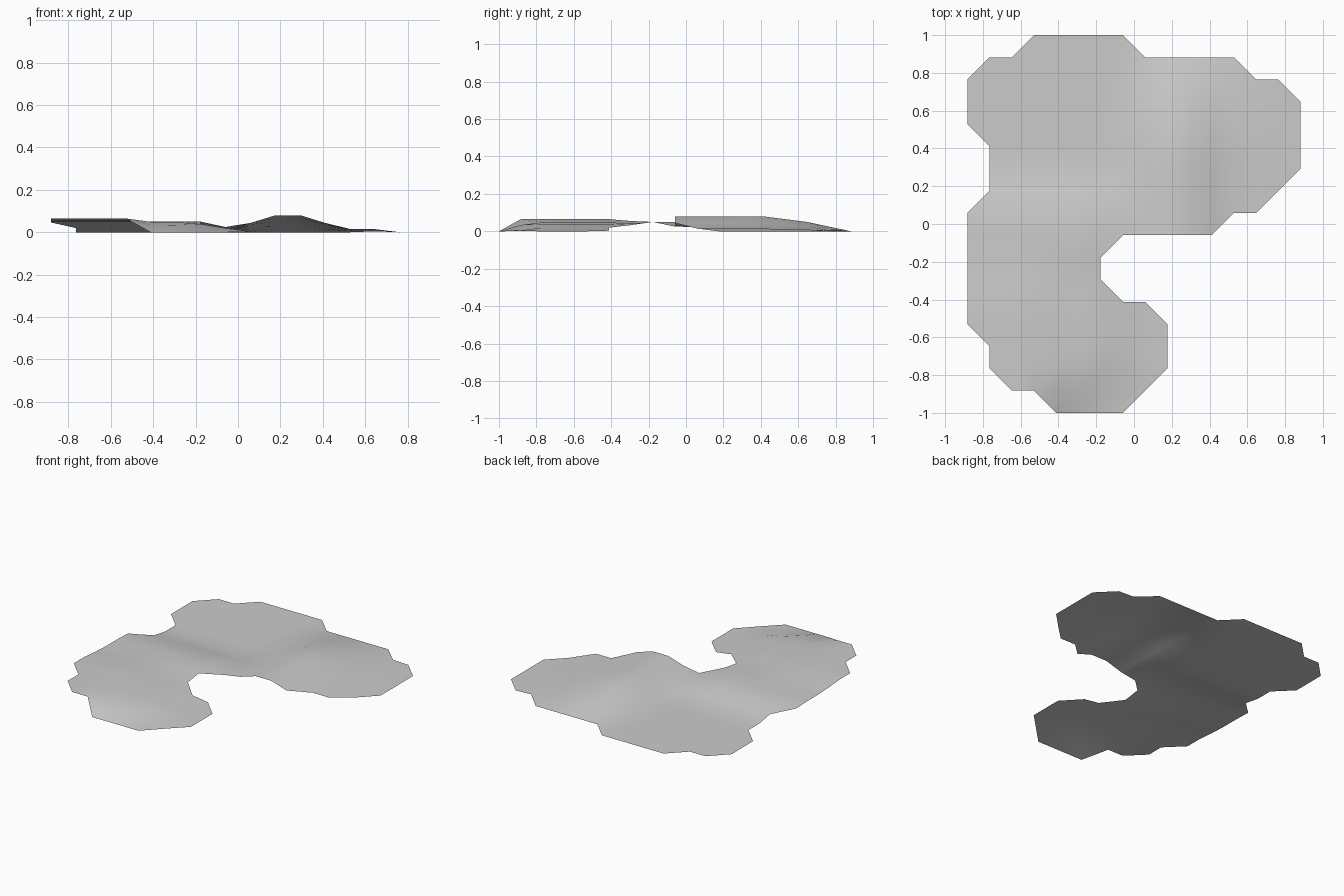
import bpy, bmesh

cube = bpy.data.objects.get("Cube")
if cube:
    bpy.data.objects.remove(cube, do_unlink=True)

STEP = 2 / 17  # grid pitch

# First and last grid column of every row, front to back
SPANS = [(4, 7), (2, 8), (1, 9), (1, 9), (0, 9), (0, 8), (0, 6), (0, 6), (0, 11),
         (0, 13), (1, 14), (1, 15), (1, 15), (0, 15), (0, 15), (0, 14), (1, 12), (3, 7)]

# Front-left hill: height along y, falloff along x (steeper in the front half)
HILL_Y = [0, .065, .065, .065, .065, .065, .055, .05, .05, .046, .02] + [0] * 7
HILL_X_FRONT = [1, 1, 1, 1, .76, .74, .6, .3, .05] + [0] * 7
HILL_X_BACK = [1, 1, 1, 1, 1, 1, 1, .5, .1] + [0] * 7

# Right-hand ridge running front to back
RIDGE_Y = [0] * 8 + [.08, .08, .08, .08, .08, .065, .05, .025, 0, 0]
RIDGE_X = [0] * 8 + [.55, 1, 1, .55, .19, .18, 0, 0]


def height(i, j):
    hill = HILL_Y[j] * (HILL_X_FRONT if j <= 6 else HILL_X_BACK)[i]
    if j == 1 and i >= 4:
        hill *= .7 if i < 6 else .25
    return max(hill, RIDGE_Y[j] * RIDGE_X[i])


# Ground sheet: full cells become quads, clipped corners become triangles
bm = bmesh.new()
grid = {}
for j, (first, last) in enumerate(SPANS):
    for i in range(first, last + 1):
        grid[i, j] = bm.verts.new((STEP * (i - 7.5), STEP * (j - 8.5), height(i, j)))
for j in range(17):
    for i in range(15):
        corners = [(i, j), (i + 1, j), (i + 1, j + 1), (i, j + 1)]
        verts = [grid[c] for c in corners if c in grid]
        if len(verts) >= 3:
            bm.faces.new(verts).smooth = True

mesh = bpy.data.meshes.new("terrain_patch")
bm.to_mesh(mesh)
bm.free()
terrain = bpy.data.objects.new("terrain_patch", mesh)
bpy.context.collection.objects.link(terrain)

# Plain grey ground
grey = bpy.data.materials.new("light_grey")
grey.use_nodes = True
colour = (.6, .6, .6, 1)
grey.diffuse_color = colour
grey.node_tree.nodes["Principled BSDF"].inputs["Base Color"].default_value = colour
mesh.materials.append(grey)
